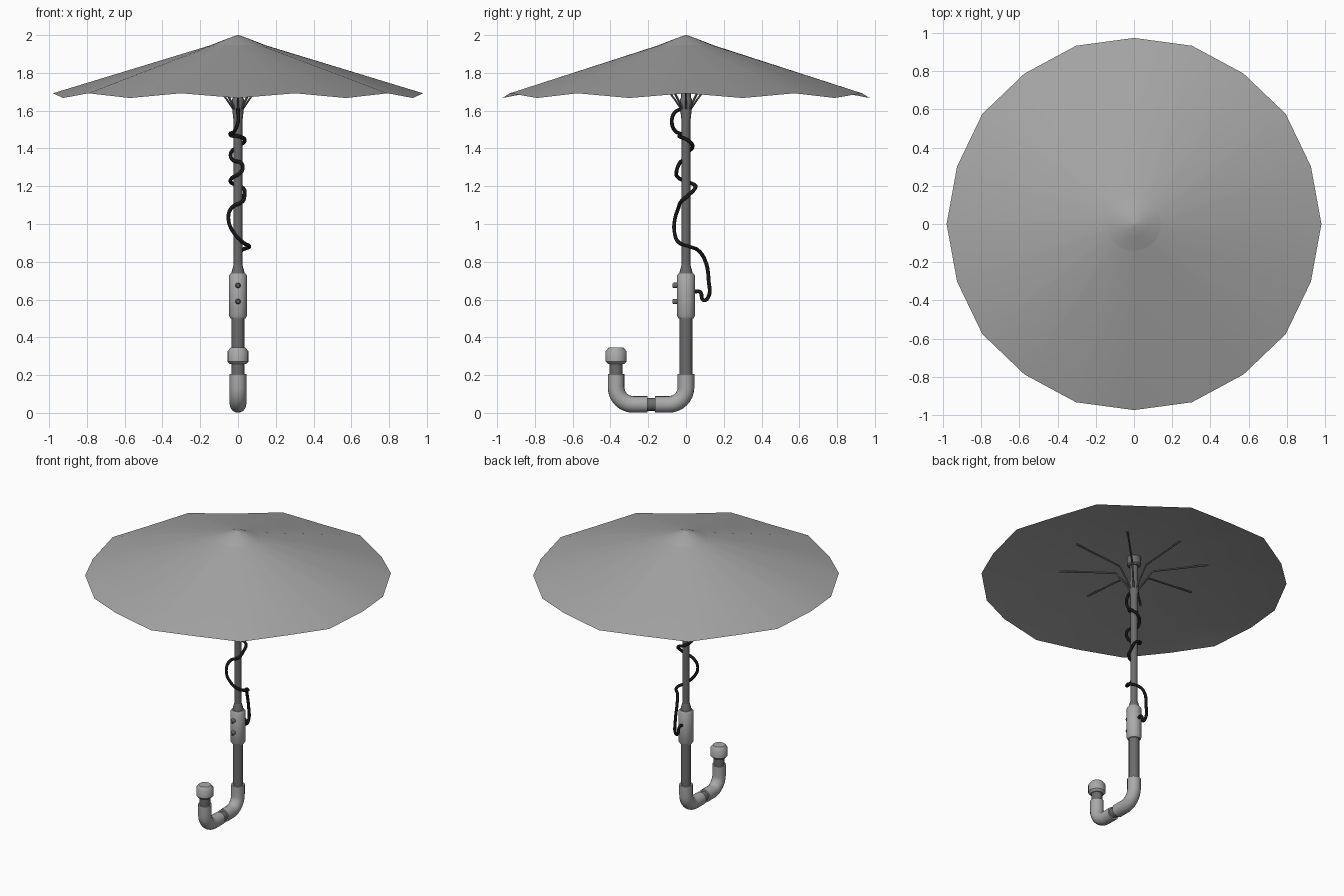
import bpy, bmesh
from math import sin, cos, pi, radians
from mathutils import Matrix

if "Cube" in bpy.data.objects:
    bpy.data.objects.remove(bpy.data.objects["Cube"])


def material(name, v):
    m = bpy.data.materials.new(name)
    m.diffuse_color = (v, v, v, 1)
    m.use_nodes = True
    m.node_tree.nodes["Principled BSDF"].inputs["Base Color"].default_value = m.diffuse_color
    return m


CLOTH = material("cloth_grey", 0.38)
GREY = material("mid_grey", 0.4)
DARK = material("dark_grey", 0.15)
BLACK = material("black_rubber", 0.02)


def finish(obj, mat, angle=40):
    bpy.ops.object.select_all(action='DESELECT')
    obj.select_set(True)
    bpy.context.view_layer.objects.active = obj
    if obj.type == 'CURVE':
        bpy.ops.object.convert(target='MESH')
        obj = bpy.context.view_layer.objects.active
    obj.data.materials.clear()
    obj.data.materials.append(mat)
    bpy.ops.object.shade_smooth_by_angle(angle=radians(angle))
    return obj


def from_bmesh(name, bm, mat):
    me = bpy.data.meshes.new(name)
    bm.to_mesh(me)
    bm.free()
    obj = bpy.data.objects.new(name, me)
    bpy.context.collection.objects.link(obj)
    return finish(obj, mat)


def lathe(name, profile, loc=(0, 0, 0), mat=GREY, sides=16, tilt=0):
    """Closed turned solid from (radius, height) pairs."""
    bm = bmesh.new()
    rings = [[bm.verts.new((r * cos(2 * pi * i / sides), r * sin(2 * pi * i / sides), z))
              for i in range(sides)] for r, z in profile]
    for a, b in zip(rings, rings[1:]):
        for i in range(sides):
            j = (i + 1) % sides
            bm.faces.new((a[i], a[j], b[j], b[i]))
    bm.faces.new(rings[0][::-1])
    bm.faces.new(rings[-1])
    bm.transform(Matrix.Translation(loc) @ Matrix.Rotation(tilt, 4, 'X'))
    return from_bmesh(name, bm, mat)


def tube(name, paths, radius, mat=GREY, smooth=False, res=6):
    """Round tubes along one or more paths."""
    cu = bpy.data.curves.new(name, 'CURVE')
    cu.dimensions = '3D'
    cu.bevel_depth = radius
    cu.bevel_resolution = res
    cu.use_fill_caps = True
    cu.resolution_u = 5
    for pts in paths:
        sp = cu.splines.new('BEZIER' if smooth else 'POLY')
        if smooth:
            sp.bezier_points.add(len(pts) - 1)
            for bp, p in zip(sp.bezier_points, pts):
                bp.co = p
                bp.handle_left_type = bp.handle_right_type = 'AUTO'
        else:
            sp.points.add(len(pts) - 1)
            for q, p in zip(sp.points, pts):
                q.co = (*p, 1)
    obj = bpy.data.objects.new(name, cu)
    bpy.context.collection.objects.link(obj)
    return finish(obj, mat)


# Canopy: 20-sided, rim alternates high and low, with a flatter lining beneath
bm = bmesh.new()
N = 20
top = bm.verts.new((0, 0, 1.985))
under = bm.verts.new((0, 0, 1.85))
inner, rim = [], []
for i in range(N):
    a = 2 * pi * i / N
    r, z = (0.98, 1.692) if i % 2 == 0 else (0.973, 1.667)
    inner.append(bm.verts.new((0.14 * cos(a), 0.14 * sin(a), 1.948)))
    rim.append(bm.verts.new((r * cos(a), r * sin(a), z)))
for i in range(N):
    j = (i + 1) % N
    bm.faces.new((top, inner[i], inner[j]))
    bm.faces.new((inner[i], rim[i], rim[j], inner[j]))
    bm.faces.new((under, rim[j], rim[i]))
from_bmesh("canopy", bm, CLOTH)

# Shallow cap over the canopy apex
lathe("canopy_cap", [(0.141, 1.9482), (0.07, 1.976), (0.004, 2.0)], mat=CLOTH, sides=20)

# Bent struts from the hub out to the lining
struts = []
for i in range(8):
    a = 2 * pi * i / 8
    struts.append([(r * cos(a), r * sin(a), z) for r, z in
                   [(0.02, 1.60), (0.06, 1.66), (0.12, 1.74), (0.48, 1.768)]])
tube("struts", struts, 0.006, DARK, res=1)

# Pole with flared hub
lathe("pole", [(0.023, 0.72), (0.023, 1.54), (0.032, 1.62), (0.032, 1.66),
               (0.026, 1.67), (0.026, 1.9)], mat=DARK)
lathe("top_hub", [(0.036, 1.78), (0.045, 1.79), (0.045, 1.87)], mat=DARK)

# Sleeve joining pole and grip pipe
lathe("sleeve", [(0.04, 0.5), (0.048, 0.515), (0.048, 0.725), (0.04, 0.737)])
lathe("sleeve_taper", [(0.036, 0.73), (0.034, 0.745), (0.023, 0.785)], mat=DARK)
for i, z in enumerate((0.59, 0.675)):
    lathe(f"bolt_{i + 1}", [(0.014, 0), (0.014, 0.024), (0.009, 0.03)],
          (0, -0.042, z), DARK, 12, pi / 2)

# Lower pipes
lathe("grip_pipe", [(0.034, 0.19), (0.034, 0.51)], mat=DARK)
tube("link_pipe", [[(0, -0.15, 0.045), (0, -0.22, 0.045)]], 0.034, DARK)
lathe("end_pipe", [(0.035, 0.19), (0.035, 0.28)], (0, -0.37, 0), DARK)

# Two mirrored pipe elbows forming the hook
elbow = [(0, 0, 0.207)]
for k in range(9):
    a = pi / 2 * k / 8
    elbow.append((0, -0.09 + 0.09 * cos(a), 0.135 - 0.09 * sin(a)))
elbow.append((0, -0.165, 0.045))
tube("elbow_back", [elbow], 0.044)
tube("elbow_front", [[(x, -0.37 - y, z) for x, y, z in elbow]], 0.044)

# End knob of the hook
lathe("end_knob", [(0.042, 0.258), (0.056, 0.272), (0.056, 0.325), (0.04, 0.345)],
      (0, -0.37, 0))

# Cable leaving the sleeve and winding up the pole
cable = [(0, .035, .64), (0, .075, .64), (0, .092, .597), (0, .116, .61), (0, .12, .7),
         (0, .1, .81), (.02, .065, .86), (.06, .02, .88), (.03, -.035, .9),
         (-.02, -.06, .95), (-.05, -.06, 1.02), (-.035, -.04, 1.085), (.025, -.025, 1.12),
         (.034, .01, 1.15), (.028, .048, 1.19), (-.02, .04, 1.21), (-.04, 0, 1.225),
         (-.03, -.04, 1.245), (.02, -.05, 1.28), (.02, -.035, 1.32), (-.03, -.015, 1.34),
         (-.036, .012, 1.38), (0, .035, 1.41), (.036, .015, 1.44), (0, -.036, 1.465),
         (-.04, -.02, 1.472), (-.02, -.055, 1.49), (0, -.075, 1.54), (0, -.06, 1.59),
         (0, -.025, 1.61)]
tube("cable", [cable], 0.010, BLACK, smooth=True, res=2)
